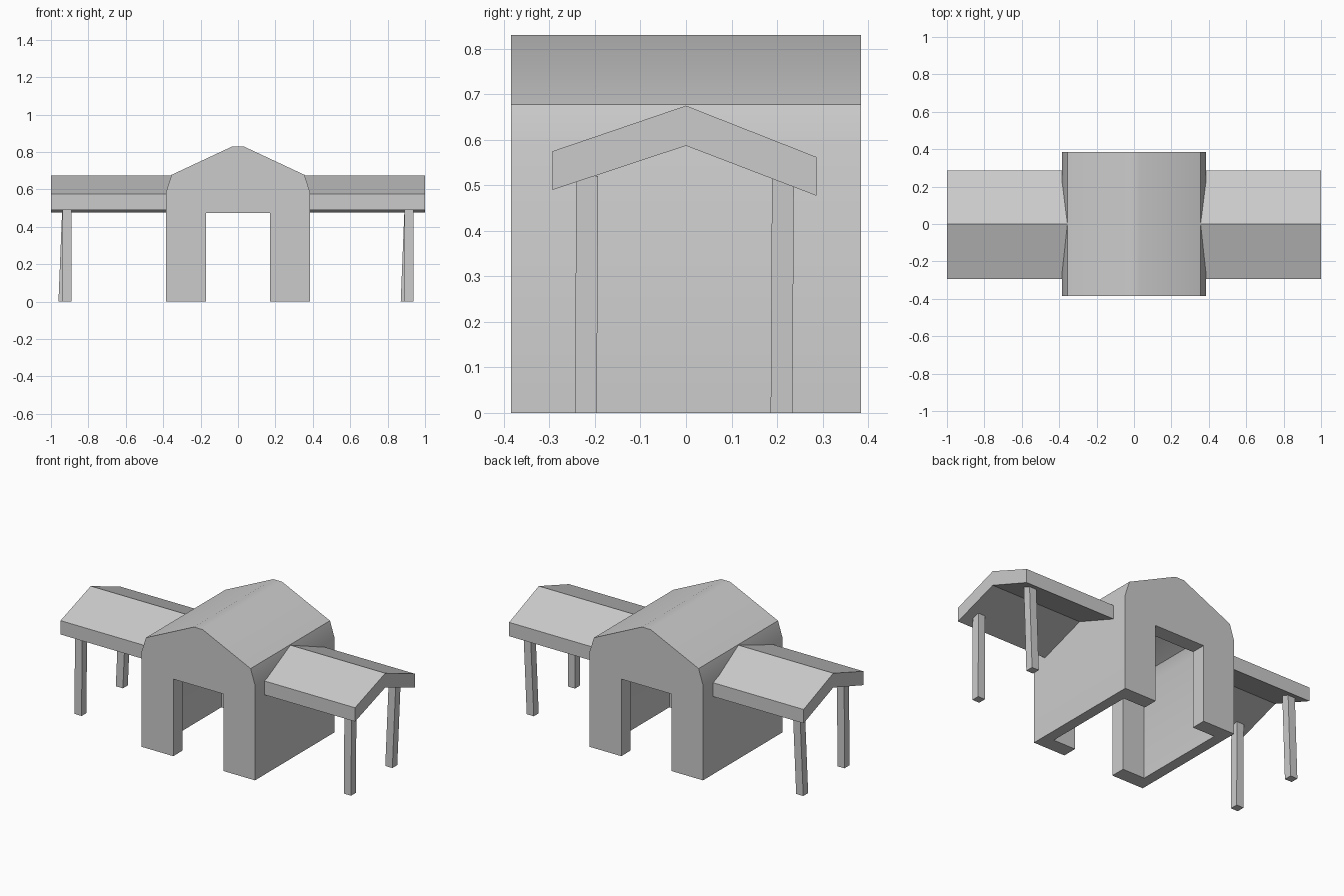
import bpy
import bmesh
from math import radians
from mathutils import Vector

if "Cube" in bpy.data.objects:
    bpy.data.objects.remove(bpy.data.objects["Cube"], do_unlink=True)

grey = bpy.data.materials.new("plain_grey")
grey.use_nodes = True
GREY = (0.6, 0.6, 0.6, 1)
grey.diffuse_color = GREY
grey.node_tree.nodes["Principled BSDF"].inputs["Base Color"].default_value = GREY


def prism(name, outline, offset):
    """Extrude a closed outline of 3D points by an offset."""
    bm = bmesh.new()
    face = bm.faces.new([bm.verts.new(p) for p in outline])
    new = bmesh.ops.extrude_face_region(bm, geom=[face])["geom"]
    verts = [g for g in new if isinstance(g, bmesh.types.BMVert)]
    bmesh.ops.translate(bm, verts=verts, vec=Vector(offset))
    bmesh.ops.recalc_face_normals(bm, faces=bm.faces[:])
    mesh = bpy.data.meshes.new(name)
    bm.to_mesh(mesh)
    bm.free()
    mesh.materials.append(grey)
    obj = bpy.data.objects.new(name, mesh)
    bpy.context.collection.objects.link(obj)
    return obj


def hall_prism(name, half, half_depth):
    """Extrude a mirrored x-z profile along the depth of the hall."""
    pts = half + [(-x, z) for x, z in reversed(half)]
    return prism(name, [(x, -half_depth, z) for x, z in pts], (0, 2 * half_depth, 0))


# Central hall: gabled block, hollowed out, with a doorway through both ends
hall = hall_prism("hall", [(0.385, 0), (0.385, 0.585), (0.355, 0.678), (0.03, 0.83)], 0.385)
room = hall_prism("room_cutter", [(0.32, -0.1), (0.32, 0.58), (0.295, 0.635), (0.02, 0.765)], 0.295)
door = hall_prism("door_cutter", [(0.17, -0.1), (0.17, 0.473)], 0.5)
for cutter in (room, door):
    cutter.hide_render = True
    mod = hall.modifiers.new(cutter.name, "BOOLEAN")
    mod.operation = "DIFFERENCE"
    mod.solver = "EXACT"
    mod.object = cutter
bpy.context.view_layer.objects.active = hall
hall.select_set(True)
for mod in list(hall.modifiers):
    bpy.ops.object.modifier_apply(modifier=mod.name)
for cutter in (room, door):
    bpy.data.objects.remove(cutter, do_unlink=True)
bpy.ops.object.shade_smooth_by_angle(angle=radians(30))

# Side canopies and their posts; the rear posts lean slightly
canopy = [(-0.293, 0.49), (0, 0.587), (0.287, 0.477),
          (0.287, 0.562), (0, 0.675), (-0.293, 0.575)]
W = 0.024
for side, sign in (("left", 1), ("right", -1)):
    prism(side + "_canopy", [(sign * 0.35, y, z) for y, z in canopy], (sign * 0.65, 0, 0))
    for end, y, lean in (("front", -0.217, (0, 0.003)), ("rear", 0.213, (0.021, 0.003))):
        x = sign * 0.915 - lean[0]
        y0 = y - lean[1]
        foot = [(x - W, y0 - W, 0), (x + W, y0 - W, 0), (x + W, y0 + W, 0), (x - W, y0 + W, 0)]
        prism(f"{side}_{end}_post", foot, (lean[0], lean[1], 0.52))
